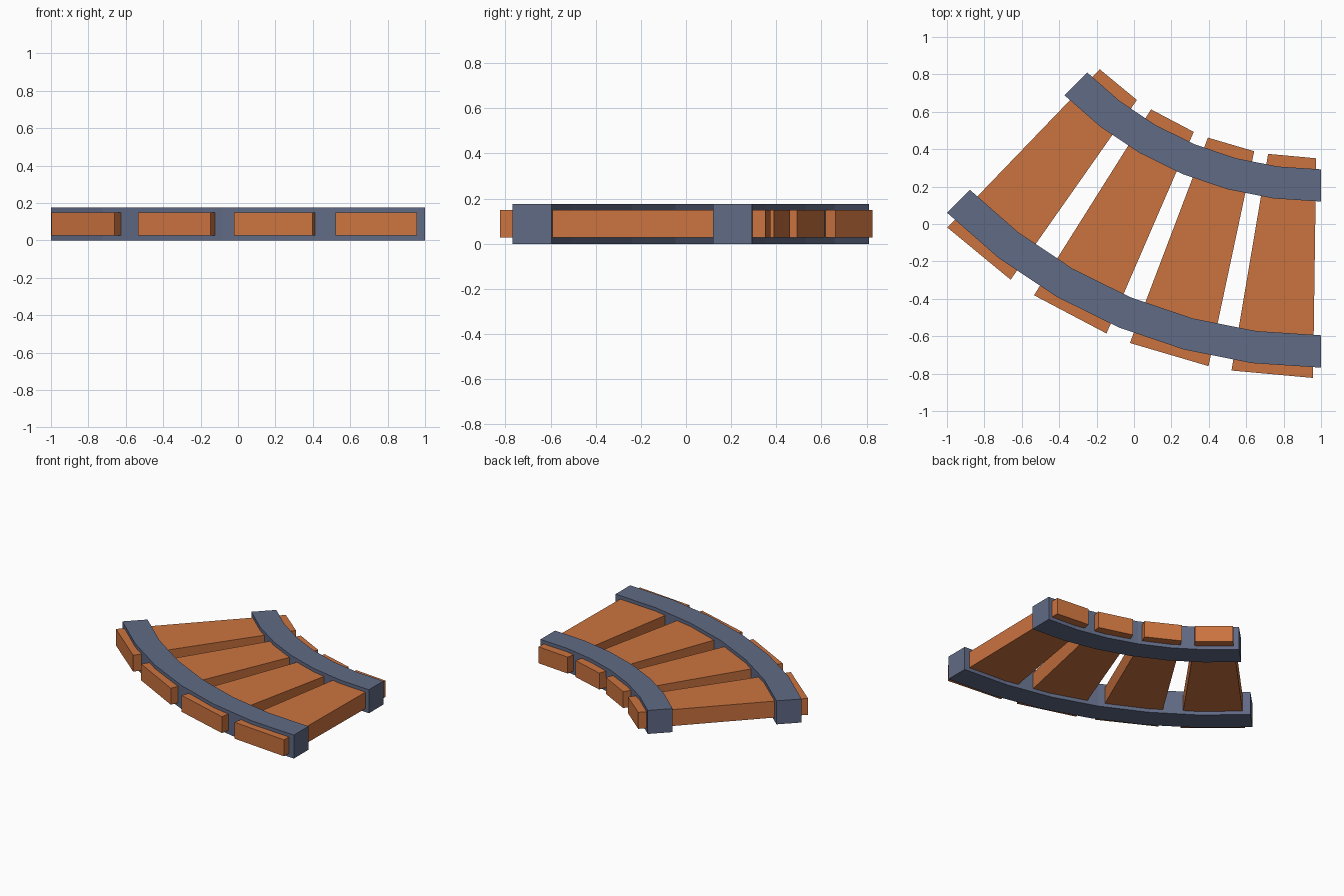
import bpy, math

if "Cube" in bpy.data.objects:
    bpy.data.objects.remove(bpy.data.objects["Cube"])

CX, CY = 1.0, 2.06        # centre of the curve
SWEEP, SEGS = 45.0, 6     # curve angle and rail segments


def material(name, color):
    m = bpy.data.materials.new(name)
    m.diffuse_color = (*color, 1)
    m.use_nodes = True
    m.node_tree.nodes["Principled BSDF"].inputs["Base Color"].default_value = m.diffuse_color
    return m


blue = material("slate blue rail", (0.118, 0.145, 0.235))
orange = material("orange wood", (0.60, 0.172, 0.05))


def polar(r, deg, side=0.0):
    """Point at radius r and angle deg left of straight down, shifted sideways."""
    a = math.radians(deg)
    return (CX - r * math.sin(a) + side * math.cos(a),
            CY - r * math.cos(a) - side * math.sin(a))


def strip(name, sections, z0, z1, mat):
    """Solid swept through pairs of (inner, outer) plan points, left to right."""
    verts, faces = [], []
    for p, q in sections:
        verts += [(*p, z0), (*q, z0), (*q, z1), (*p, z1)]
    for i in range(len(sections) - 1):
        b = 4 * i
        for k in range(4):
            n = (k + 1) % 4
            faces.append((b + k, b + n, b + 4 + n, b + 4 + k))
    e = len(verts) - 4
    faces += [(3, 2, 1, 0), (e, e + 1, e + 2, e + 3)]
    me = bpy.data.meshes.new(name)
    me.from_pydata(verts, [], faces)
    me.materials.append(mat)
    ob = bpy.data.objects.new(name, me)
    bpy.context.collection.objects.link(ob)
    return ob


# curved rails
for name, r_in, r_out in (("inner_rail", 1.768, 1.94), ("outer_rail", 2.655, 2.828)):
    angles = [SWEEP * (1 - i / SEGS) for i in range(SEGS + 1)]
    strip(name, [(polar(r_in, a), polar(r_out, a)) for a in angles], 0, 0.176, blue)

# tapered planks passing through both rails
for i, a in enumerate((5.2, 16.4, 27.8, 39.5)):
    strip(f"plank_{i + 1}",
          [(polar(1.704, a, s * 0.129), polar(2.875, a, s * 0.219)) for s in (-1, 1)],
          0.027, 0.15, orange)

# make all normals point outward
import bmesh
for ob in bpy.context.collection.objects:
    bm = bmesh.new()
    bm.from_mesh(ob.data)
    bmesh.ops.recalc_face_normals(bm, faces=bm.faces)
    bm.to_mesh(ob.data)
    bm.free()
